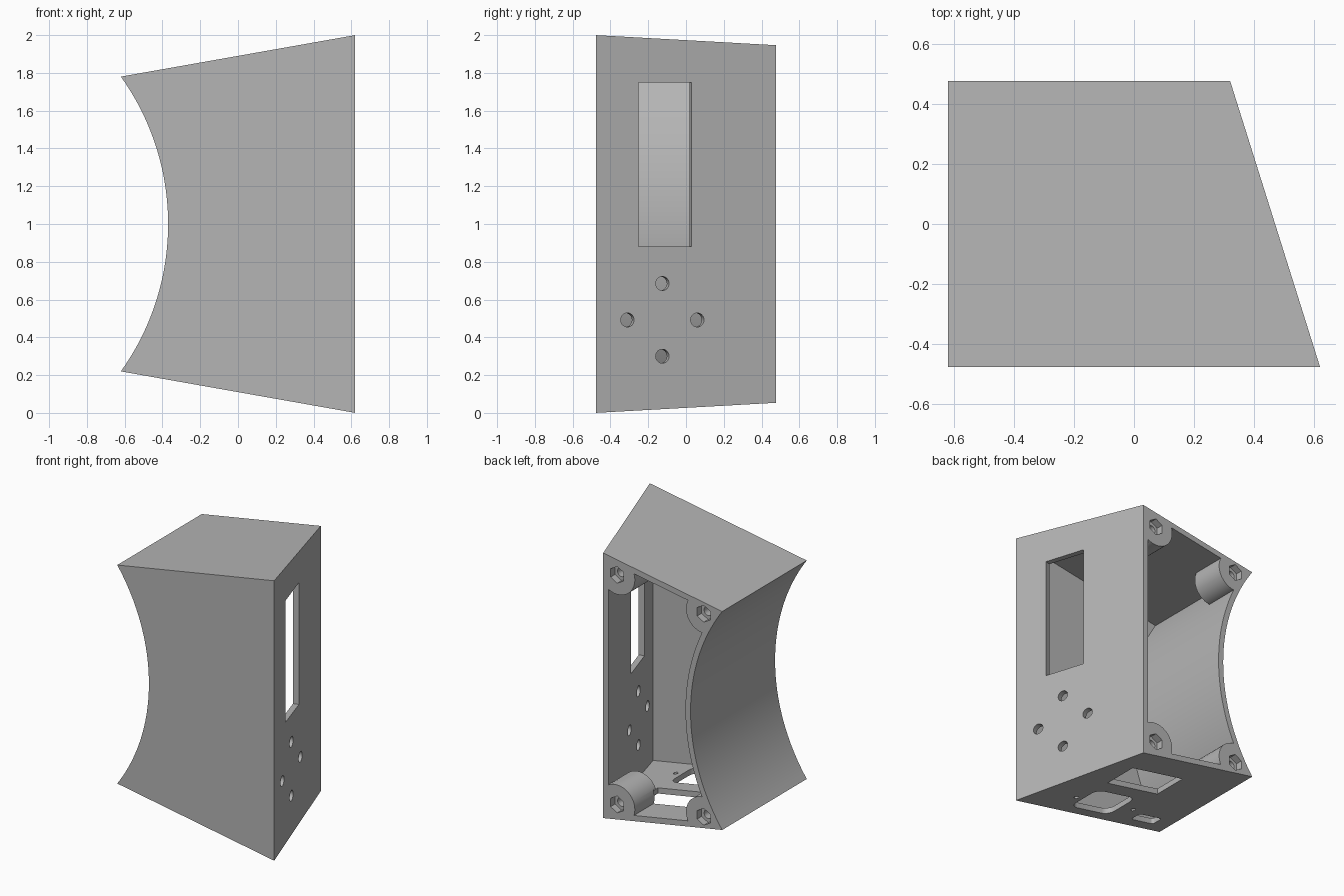
import bpy, bmesh
from math import sin, cos, pi, atan2
from mathutils import Matrix, Vector

if "Cube" in bpy.data.objects:
    bpy.data.objects.remove(bpy.data.objects["Cube"])

FRONT, BACK, WALL = -0.477, 0.477, 0.04
SLOPE = 0.177                    # rise of the lid towards the slanted side
RADIUS, CENTRE_X = 1.342, -1.712  # concave side
LEAN = 0.3 / (BACK - FRONT)
TILT = atan2(0.3, BACK - FRONT)

grey = bpy.data.materials.new("grey_plastic")
grey.use_nodes = True
colour = (0.46, 0.46, 0.46, 1)
grey.diffuse_color = colour
grey.node_tree.nodes["Principled BSDF"].inputs["Base Color"].default_value = colour


def make_object(name, bm):
    bmesh.ops.recalc_face_normals(bm, faces=bm.faces)
    mesh = bpy.data.meshes.new(name)
    bm.to_mesh(mesh)
    bm.free()
    obj = bpy.data.objects.new(name, mesh)
    bpy.context.collection.objects.link(obj)
    mesh.materials.append(grey)
    return obj


def loft(name, ring_a, ring_b):
    bm = bmesh.new()
    a = [bm.verts.new(p) for p in ring_a]
    b = [bm.verts.new(p) for p in ring_b]
    bm.faces.new(a)
    bm.faces.new(b)
    for i in range(len(a)):
        j = (i + 1) % len(a)
        bm.faces.new((a[i], a[j], b[j], b[i]))
    return make_object(name, bm)


def body(name, inset, y0, y1, steps=48):
    """Case profile, offset inwards, with the slanted right wall."""
    r = RADIUS + inset

    def half_height(x):
        return 0.89 + SLOPE * x - inset * 1.015

    lo, hi = 0.0, 1.2            # angle where the arc meets the lid
    for _ in range(40):
        mid = (lo + hi) / 2
        if r * sin(mid) < half_height(CENTRE_X + r * cos(mid)):
            lo = mid
        else:
            hi = mid

    def ring(y):
        right = 0.62 - LEAN * (y - FRONT) - inset * 1.048
        points = [(right, y, 1 - half_height(right)), (right, y, 1 + half_height(right))]
        for i in range(steps + 1):
            a = lo - 2 * lo * i / steps
            points.append((CENTRE_X + r * cos(a), y, 1 + r * sin(a)))
        return points
    return loft(name, ring(y0), ring(y1))


def cylinder(name, centre, axis, radius, depth, sides=32):
    bm = bmesh.new()
    turn = Vector((0, 0, 1)).rotation_difference(Vector(axis)).to_matrix().to_4x4()
    bmesh.ops.create_cone(bm, cap_ends=True, segments=sides, radius1=radius, radius2=radius,
                          depth=depth, matrix=Matrix.Translation(centre) @ turn)
    return make_object(name, bm)


def box(name, centre, size, angle=0, rounding=0):
    bm = bmesh.new()
    bmesh.ops.create_cube(bm, size=1, matrix=Matrix.Diagonal((*size, 1)))
    if rounding:
        upright = [e for e in bm.edges if abs(e.verts[0].co.z - e.verts[1].co.z) > 0.01]
        bmesh.ops.bevel(bm, geom=upright, offset=rounding, segments=6, profile=0.5,
                        affect='EDGES')
    bm.transform(Matrix.Translation(centre) @ Matrix.Rotation(angle, 4, 'Z'))
    return make_object(name, bm)


def subtract(target, cutters):
    bpy.context.view_layer.objects.active = target
    for cutter in cutters:
        mod = target.modifiers.new("cut", 'BOOLEAN')
        mod.operation, mod.solver, mod.object = 'DIFFERENCE', 'EXACT', cutter
        bpy.ops.object.modifier_apply(modifier=mod.name)
        bpy.data.objects.remove(cutter)


case = body("case", 0, FRONT, BACK)
cavity = body("cavity", WALL, FRONT + WALL, BACK + 0.05)

# Corner posts are left standing in the cavity, then get nut pockets and screw holes
posts, pockets = [], []
for x, z, out in ((0.21, 0.82, 1), (-0.474, 0.725, -1)):
    for side in (1, -1):
        pos = Vector((x, BACK - 0.05, 1 + side * z))
        posts.append(cylinder("post", pos, (0, 1, 0), 0.14, 0.4))
        posts.append(box("post_corner", pos + Vector((out * 0.15, 0, side * 0.15)),
                         (0.3, 0.4, 0.3)))
        pockets.append(cylinder("nut_pocket", (x, BACK, pos.z), (0, 1, 0), 0.06, 0.1, 6))
        pockets.append(cylinder("screw_hole", (x, BACK, pos.z), (0, 1, 0), 0.032, 0.36, 24))
subtract(cavity, posts)
subtract(case, [cavity])
subtract(case, pockets)


def on_slant(y, z):
    return Vector((0.62 - LEAN * (y - FRONT), y, z))


# Display slot and four button holes in the slanted wall
normal = (cos(TILT), sin(TILT), 0)
openings = [box("display_slot", on_slant(-0.11, 1.315), (0.2, 0.294, 0.87), TILT)]
for y, z in ((-0.125, 0.685), (-0.31, 0.492), (0.06, 0.492), (-0.125, 0.3)):
    openings.append(cylinder("button_hole", on_slant(y, z), normal, 0.037, 0.2))

# Sockets and small screw holes in the floor
for x, y, w, d, rounding in ((0.01, 0.125, 0.43, 0.26, 0),
                             (0.05, -0.26, 0.33, 0.28, 0.06),
                             (-0.4, -0.35, 0.19, 0.09, 0.02)):
    openings.append(box("socket", (x, y, 0.11 - SLOPE * x), (w, d, 0.25), 0, rounding))
for x in (0.27, -0.22):
    openings.append(cylinder("socket_screw", (x, -0.27, 0.11 - SLOPE * x), (0, 0, 1),
                             0.016, 0.25, 16))
subtract(case, openings)

bpy.ops.object.select_all(action='DESELECT')
case.select_set(True)
bpy.context.view_layer.objects.active = case
bpy.ops.object.shade_smooth_by_angle(angle=0.5)
